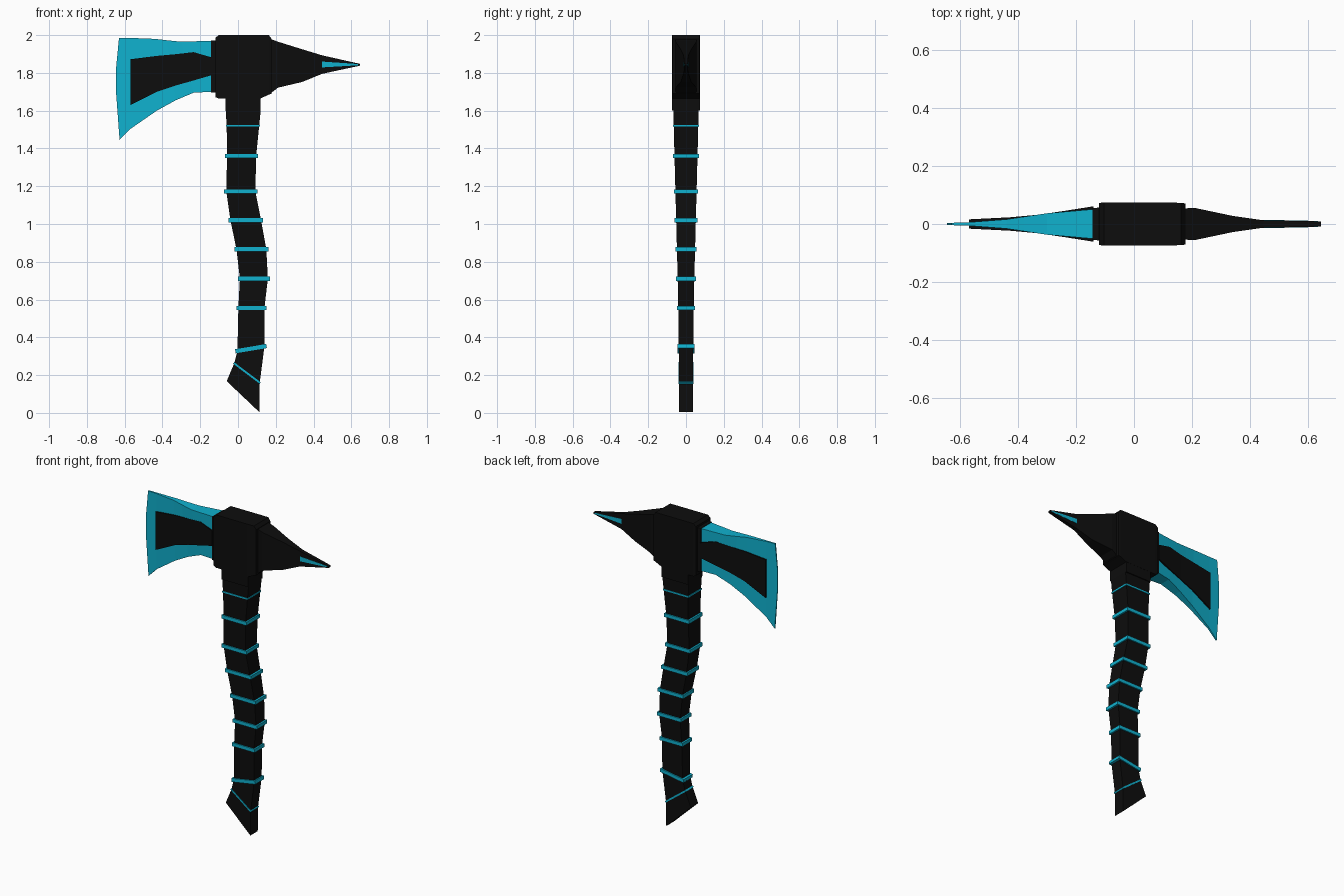
import bpy, bmesh
from mathutils import Vector


def material(name, colour):
    m = bpy.data.materials.new(name)
    m.diffuse_color = (*colour, 1)
    return m


BLACK = material("black", (0.004, 0.004, 0.004))
CYAN = material("cyan", (0.005, 0.44, 0.62))


def loft(name, stations, mat):
    """Rectangular sections: each station is (x1, z1, x2, z2, half depth in y)."""
    bm = bmesh.new()
    rings = []
    for x1, z1, x2, z2, h in stations:
        rings.append([bm.verts.new(p) for p in
                      ((x1, -h, z1), (x2, -h, z2), (x2, h, z2), (x1, h, z1))])
    for a, b in zip(rings, rings[1:]):
        for i in range(4):
            j = (i + 1) % 4
            bm.faces.new((a[i], a[j], b[j], b[i]))
    bm.faces.new(rings[0])
    bm.faces.new(rings[-1])
    bmesh.ops.recalc_face_normals(bm, faces=bm.faces)
    me = bpy.data.meshes.new(name)
    bm.to_mesh(me)
    bm.free()
    me.materials.append(mat)
    ob = bpy.data.objects.new(name, me)
    bpy.context.collection.objects.link(ob)
    return ob


def band(name, section, thick, grow):
    """Thin wrap around a handle section, following its tilt."""
    x1, z1, x2, z2, h = section
    d = Vector((x2 - x1, z2 - z1)).normalized()
    n = Vector((-d.y, d.x)) * thick / 2
    a, b = Vector((x1, z1)) - d * grow, Vector((x2, z2)) + d * grow
    loft(name, [(*(a - n), *(b - n), h + grow * 0.7),
                (*(a + n), *(b + n), h + grow * 0.7)], CYAN)


# Curved handle, pommel and wrapped bands
handle = [
    (-0.020, 0.262, 0.115, 0.160, 0.037),
    (-0.003, 0.328, 0.140, 0.352, 0.038),
    (0.002, 0.556, 0.140, 0.556, 0.041),
    (0.010, 0.710, 0.158, 0.710, 0.044),
    (-0.008, 0.866, 0.150, 0.866, 0.048),
    (-0.040, 1.020, 0.122, 1.020, 0.052),
    (-0.062, 1.172, 0.092, 1.172, 0.056),
    (-0.058, 1.360, 0.096, 1.360, 0.061),
    (-0.060, 1.520, 0.112, 1.520, 0.065),
]
loft("handle", handle, BLACK)
loft("pommel", [(-0.060, 0.168, 0.113, 0.004, 0.037), handle[0]], BLACK)
for i, s in enumerate(handle):
    if i in (0, len(handle) - 1):
        band(f"thin_band_{i}", s, 0.010, 0.004)
    else:
        band(f"band_{i}", s, 0.022, 0.011)

# Collar and head block
loft("handle_collar", [handle[-1], (-0.065, 1.60, 0.12, 1.60, 0.066)], BLACK)
loft("head_collar", [(-0.065, 1.60, 0.12, 1.60, 0.073),
                     (-0.065, 1.70, 0.12, 1.70, 0.073)], BLACK)
loft("head_block", [
    (-0.120, 1.672, -0.120, 1.985, 0.073),
    (-0.103, 1.664, -0.103, 2.000, 0.074),
    (0.120, 1.665, 0.120, 2.000, 0.074),
    (0.163, 1.685, 0.163, 2.000, 0.073),
    (0.178, 1.690, 0.178, 1.980, 0.071),
], BLACK)
loft("blade_socket", [(-0.143, 1.695, -0.143, 1.972, 0.055),
                      (-0.10, 1.695, -0.10, 1.972, 0.058)], BLACK)

# Flared blade with raised dark panel on both sides
loft("blade", [
    (-0.140, 1.700, -0.140, 1.970, 0.051),
    (-0.235, 1.695, -0.300, 1.965, 0.037),
    (-0.330, 1.655, -0.380, 1.973, 0.025),
    (-0.430, 1.600, -0.440, 1.980, 0.016),
    (-0.570, 1.503, -0.570, 1.985, 0.006),
    (-0.627, 1.445, -0.630, 1.986, 0.004),
    (-0.645, 1.690, -0.645, 1.830, 0.003),
], CYAN)
loft("blade_panel", [
    (-0.140, 1.788, -0.140, 1.882, 0.061),
    (-0.235, 1.760, -0.235, 1.910, 0.046),
    (-0.330, 1.733, -0.330, 1.899, 0.032),
    (-0.430, 1.700, -0.430, 1.890, 0.023),
    (-0.570, 1.630, -0.570, 1.872, 0.016),
], BLACK)

# Back spike with glowing inlay at the tip
loft("spike", [
    (0.170, 1.690, 0.170, 1.980, 0.054),
    (0.212, 1.722, 0.212, 1.965, 0.055),
    (0.340, 1.752, 0.340, 1.925, 0.028),
    (0.445, 1.795, 0.445, 1.893, 0.013),
    (0.645, 1.838, 0.645, 1.848, 0.009),
], BLACK)
loft("spike_inlay", [
    (0.445, 1.829, 0.445, 1.860, 0.0145),
    (0.635, 1.840, 0.635, 1.847, 0.0105),
], CYAN)
